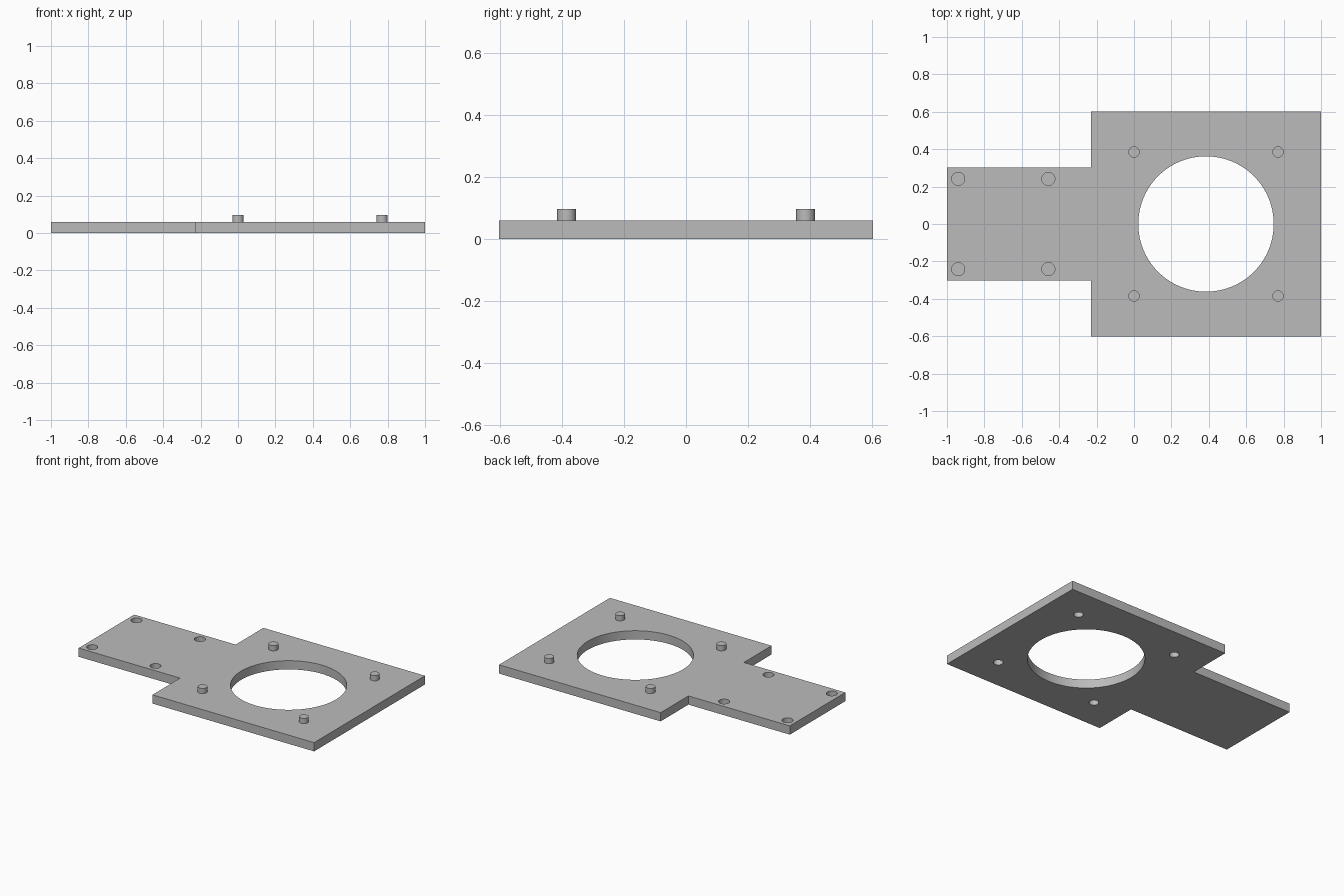
import bpy
import bmesh
from mathutils import Matrix

cube = bpy.data.objects.get("Cube")
if cube:
    bpy.data.objects.remove(cube, do_unlink=True)

THICK = 0.06        # plate thickness
STUD = 0.036        # stud height and socket depth
CX = 0.385          # centre of the square part
STUD_SPOTS = [(CX + sx * 0.385, sy * 0.385) for sx in (-1, 1) for sy in (-1, 1)]
TAB_SPOTS = [(x, sy * 0.241) for x in (-0.94, -0.458) for sy in (-1, 1)]

grey = bpy.data.materials.new("plain grey")
grey.use_nodes = True
colour = (0.5, 0.5, 0.5, 1)
grey.diffuse_color = colour
grey.node_tree.nodes["Principled BSDF"].inputs["Base Color"].default_value = colour


def add_object(name, bm):
    bmesh.ops.recalc_face_normals(bm, faces=bm.faces)
    mesh = bpy.data.meshes.new(name)
    bm.to_mesh(mesh)
    bm.free()
    mesh.materials.append(grey)
    obj = bpy.data.objects.new(name, mesh)
    bpy.context.collection.objects.link(obj)
    return obj


def add_cylinder(bm, spot, radius, z0, z1, sides=32):
    bmesh.ops.create_cone(
        bm, cap_ends=True, segments=sides, radius1=radius, radius2=radius,
        depth=z1 - z0, matrix=Matrix.Translation((*spot, (z0 + z1) / 2)))


def smooth(obj):
    bpy.ops.object.select_all(action="DESELECT")
    obj.select_set(True)
    bpy.context.view_layer.objects.active = obj
    bpy.ops.object.shade_smooth_by_angle()


# Plate: square body with a narrower tab, extruded from its outline
half = [(-1, 0.301), (-0.229, 0.301), (-0.229, 0.602), (1, 0.602)]
outline = half + [(x, -y) for x, y in reversed(half)]
bm = bmesh.new()
base = bm.faces.new([bm.verts.new((x, y, 0)) for x, y in outline])
top = bmesh.ops.extrude_face_region(bm, geom=[base])["geom"]
bmesh.ops.translate(bm, vec=(0, 0, THICK),
                    verts=[v for v in top if isinstance(v, bmesh.types.BMVert)])
plate = add_object("plate", bm)

# Cutter: large opening, blind holes in the tab, sockets beneath the studs
bm = bmesh.new()
add_cylinder(bm, (CX, 0), 0.362, -0.1, 0.2, 96)
for spot in TAB_SPOTS:
    add_cylinder(bm, spot, 0.035, THICK - STUD, 0.2)
for spot in STUD_SPOTS:
    add_cylinder(bm, spot, 0.03, -0.1, STUD)
cutter = add_object("hole_cutter", bm)
cutter.hide_render = True

cut = plate.modifiers.new("holes", "BOOLEAN")
cut.operation = "DIFFERENCE"
cut.solver = "EXACT"
cut.object = cutter
bpy.context.view_layer.objects.active = plate
bpy.ops.object.modifier_apply(modifier=cut.name)
bpy.data.objects.remove(cutter, do_unlink=True)
smooth(plate)

# Studs on the square body
for i, spot in enumerate(STUD_SPOTS):
    bm = bmesh.new()
    add_cylinder(bm, spot, 0.03, THICK, THICK + STUD)
    smooth(add_object(f"stud_{i + 1}", bm))
